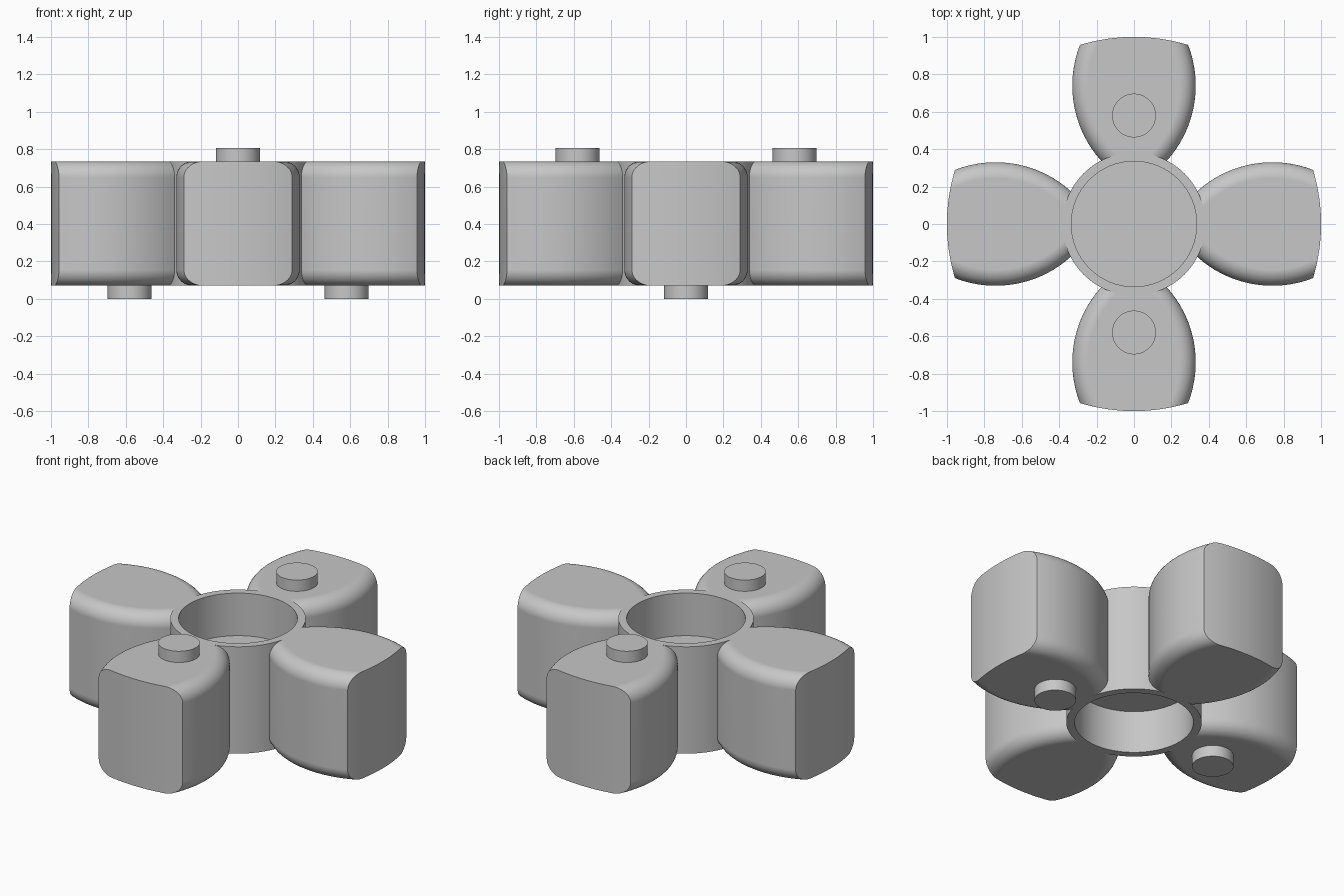
import bpy, bmesh, math
from mathutils import Matrix, Vector

BOTTOM, TOP = 0.07, 0.735        # body height range
HUB_R, HOLE_R = 0.382, 0.335
FILLET = 0.085

if "Cube" in bpy.data.objects:
    bpy.data.objects.remove(bpy.data.objects["Cube"])

grey = bpy.data.materials.new("plain_grey")
grey.use_nodes = True
grey.diffuse_color = (0.57, 0.57, 0.57, 1)
grey.node_tree.nodes["Principled BSDF"].inputs["Base Color"].default_value = grey.diffuse_color


def finish(bm, name):
    bmesh.ops.remove_doubles(bm, verts=bm.verts, dist=1e-5)
    bmesh.ops.recalc_face_normals(bm, faces=bm.faces)
    mesh = bpy.data.meshes.new(name)
    bm.to_mesh(mesh)
    bm.free()
    mesh.materials.append(grey)
    obj = bpy.data.objects.new(name, mesh)
    bpy.context.collection.objects.link(obj)
    bpy.ops.object.select_all(action='DESELECT')
    obj.select_set(True)
    bpy.context.view_layer.objects.active = obj
    bpy.ops.object.shade_smooth_by_angle(angle=math.radians(30))
    weighted = obj.modifiers.new("even_flats", 'WEIGHTED_NORMAL')
    weighted.keep_sharp = True
    return obj


def lathe(name, profile, steps=96):
    bm = bmesh.new()
    verts = [bm.verts.new((r, 0, z)) for r, z in profile]
    edges = [bm.edges.new(pair) for pair in zip(verts, verts[1:])]
    bmesh.ops.spin(bm, geom=verts + edges, cent=(0, 0, 0), axis=(0, 0, 1),
                   angle=math.tau, steps=steps, use_merge=True)
    return finish(bm, name)


def arc(centre, radius, start, end, steps):
    """Points along an arc, both ends included."""
    angles = [start + (end - start) * i / steps for i in range(steps + 1)]
    return [centre + radius * Vector((math.cos(a), math.sin(a))) for a in angles]


SIDE_CENTRE = Vector((-0.27, 0.74))
ORIGIN = Vector((0, 0))


def meeting_point(side_r, round_r):
    """Where the side arc crosses a circle about the hub axis, on the +x side."""
    d = SIDE_CENTRE.length
    along = (d * d + round_r ** 2 - side_r ** 2) / (2 * d)
    across = math.sqrt(round_r ** 2 - along ** 2)
    axis = SIDE_CENTRE / d
    normal = Vector((axis.y, -axis.x))
    return axis * along + normal * across


def angle_of(p):
    return math.atan2(p.y, p.x)


def arm_outline(inset):
    """Petal outline pointing to +y, with its two sides moved in by inset."""
    side_r = 0.6 - inset
    inner, outer = meeting_point(side_r, 0.36), meeting_point(side_r, 1.0)
    side = arc(SIDE_CENTRE, side_r, angle_of(inner - SIDE_CENTRE),
               angle_of(outer - SIDE_CENTRE), 20)
    a, b = angle_of(outer), angle_of(inner)
    tip = arc(ORIGIN, 1.0, a, math.pi - a, 16)[1:-1]
    root = arc(ORIGIN, 0.36, math.pi - b, b, 8)[1:-1]
    mirrored = [Vector((-p.x, p.y)) for p in reversed(side)]
    return side + tip + mirrored + root


def arm(name, turn):
    # Stack outlines so only the long sides are rounded above and below
    quarter = [math.pi / 2 * i / 10 for i in range(11)]
    levels = [(BOTTOM + FILLET * (1 - math.cos(t)), FILLET * (1 - math.sin(t))) for t in quarter]
    levels += [(BOTTOM + TOP - z, inset) for z, inset in reversed(levels)]
    bm = bmesh.new()
    loops = [[bm.verts.new((p.x, p.y, z)) for p in arm_outline(inset)] for z, inset in levels]
    for low, high in zip(loops, loops[1:]):
        n = len(low)
        for i in range(n):
            j = (i + 1) % n
            bm.faces.new((low[i], low[j], high[j], high[i]))
    bm.faces.new(loops[0])
    bm.faces.new(loops[-1])
    bmesh.ops.rotate(bm, verts=bm.verts, cent=(0, 0, 0), matrix=Matrix.Rotation(turn, 3, 'Z'))
    return finish(bm, name)


# Hub ring with a thin web closing the middle of the bore
lathe("hub_ring", [(0, 0.335), (HOLE_R, 0.335), (HOLE_R, BOTTOM), (HUB_R, BOTTOM),
                   (HUB_R, TOP), (HOLE_R, TOP), (HOLE_R, 0.47), (0, 0.47)])

# Four arms; pegs stand on the front and back ones and hang under the side ones
for i, side in enumerate(("back", "right", "front", "left")):
    turn = i * math.pi / 2
    arm(side + "_arm", turn)
    low, high = (TOP - 0.02, 0.805) if i % 2 == 0 else (0, BOTTOM + 0.02)
    peg = lathe(side + "_peg", [(0, low), (0.117, low), (0.117, high), (0, high)], 48)
    peg.location = (-0.58 * math.sin(turn), 0.58 * math.cos(turn), 0)
